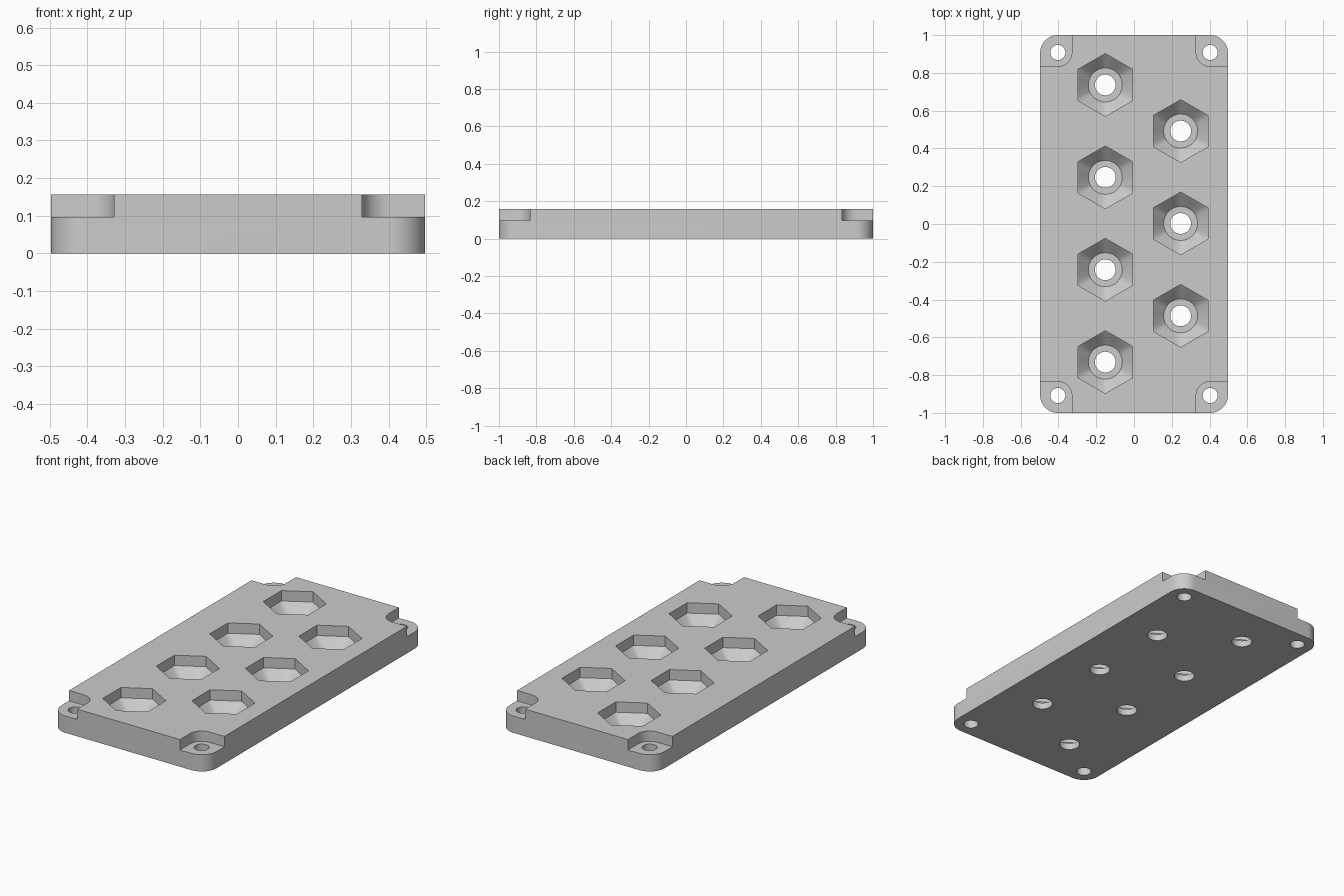
import bpy, bmesh
from math import sin, cos, pi, radians

if "Cube" in bpy.data.objects:
    bpy.data.objects.remove(bpy.data.objects["Cube"])

HALF_W, HALF_L, HEIGHT = 0.497, 1.0, 0.157
LEDGE = 0.097                       # floor of corner pockets and hex walls
HOLE_X, HOLE_Y = 0.403, 0.908       # corner screw holes
SEGMENTS = 48

grey = bpy.data.materials.new("light grey")
grey.use_nodes = True
colour = (0.6, 0.6, 0.6, 1)
grey.diffuse_color = colour
grey.node_tree.nodes["Principled BSDF"].inputs["Base Color"].default_value = colour


def arc(cx, cy, r, start, end, steps):
    angles = [radians(start + (end - start) * i / steps) for i in range(steps + 1)]
    return [(cx + r * cos(a), cy + r * sin(a)) for a in angles]


def circle(r, x=0, y=0):
    return arc(x, y, r, 0, 360, SEGMENTS)[:-1]


def hexagon(r, x=0, y=0):
    """Hexagon with points along y, sampled to match the circles."""
    ring, side = [], SEGMENTS // 6
    for i in range(6):
        a, b = pi / 6 + i * pi / 3, pi / 2 + i * pi / 3
        for j in range(side):
            t = j / side
            ring.append((x + r * (cos(a) * (1 - t) + cos(b) * t),
                         y + r * (sin(a) * (1 - t) + sin(b) * t)))
    shift = side // 2               # start the ring at angle zero
    return ring[-shift:] + ring[:-shift]


def loft(bm, sections):
    """Closed solid through a stack of (outline, z) sections."""
    rings = [[bm.verts.new((x, y, z)) for x, y in outline] for outline, z in sections]
    n = len(rings[0])
    for low, high in zip(rings, rings[1:]):
        for i in range(n):
            k = (i + 1) % n
            bm.faces.new((low[i], low[k], high[k], high[i]))
    bm.faces.new(rings[0][::-1])
    bm.faces.new(rings[-1])


def make_object(name, stacks):
    bm = bmesh.new()
    for sections in stacks:
        loft(bm, sections)
    bmesh.ops.recalc_face_normals(bm, faces=bm.faces)
    mesh = bpy.data.meshes.new(name)
    bm.to_mesh(mesh)
    bm.free()
    mesh.materials.append(grey)
    obj = bpy.data.objects.new(name, mesh)
    bpy.context.collection.objects.link(obj)
    return obj


# Plate with rounded corners
corner_r = HALF_W - HOLE_X
outline = []
for i, (sx, sy) in enumerate([(1, 1), (-1, 1), (-1, -1), (1, -1)]):
    outline += arc(sx * (HALF_W - corner_r), sy * (HALF_L - corner_r),
                   corner_r, i * 90, i * 90 + 90, 12)
plate = make_object("mounting_plate", [[(outline, 0), (outline, HEIGHT)]])

# Corner pockets and screw holes, mirrored to all four corners
pocket = arc(HOLE_X, HOLE_Y, 0.074, 180, 270, 12)
pocket += [(0.7, HOLE_Y - 0.074), (0.7, 1.2), (HOLE_X - 0.074, 1.2)]
pockets, screw_holes = [], []
for sx in (-1, 1):
    for sy in (-1, 1):
        shape = [(sx * x, sy * y) for x, y in pocket]
        pockets.append([(shape, LEDGE), (shape, 0.3)])
        shape = circle(0.04, sx * HOLE_X, sy * HOLE_Y)
        screw_holes.append([(shape, -0.1), (shape, 0.3)])

# Two staggered columns of hexagonal sockets tapering to a round seat and hole
centres = [(-0.152, 0.736 - 0.489 * i) for i in range(4)]
centres += [(0.247, 0.492 - 0.489 * i) for i in range(3)]
sockets = []
for x, y in centres:
    sockets.append([(circle(0.055, x, y), -0.1), (circle(0.055, x, y), 0.038),
                    (circle(0.09, x, y), 0.038), (hexagon(0.166, x, y), LEDGE),
                    (hexagon(0.166, x, y), 0.3)])

# Cut everything out of the plate
cutters = [make_object("corner_pocket_cutter", pockets),
           make_object("screw_hole_cutter", screw_holes),
           make_object("socket_cutter", sockets)]
bpy.ops.object.select_all(action='DESELECT')
plate.select_set(True)
bpy.context.view_layer.objects.active = plate
for cutter in cutters:
    cutter.hide_render = True
    cut = plate.modifiers.new(cutter.name, 'BOOLEAN')
    cut.operation = 'DIFFERENCE'
    cut.solver = 'EXACT'
    cut.object = cutter
    bpy.ops.object.modifier_apply(modifier=cut.name)
    bpy.data.objects.remove(cutter)

bpy.ops.object.shade_smooth_by_angle(angle=radians(30))
